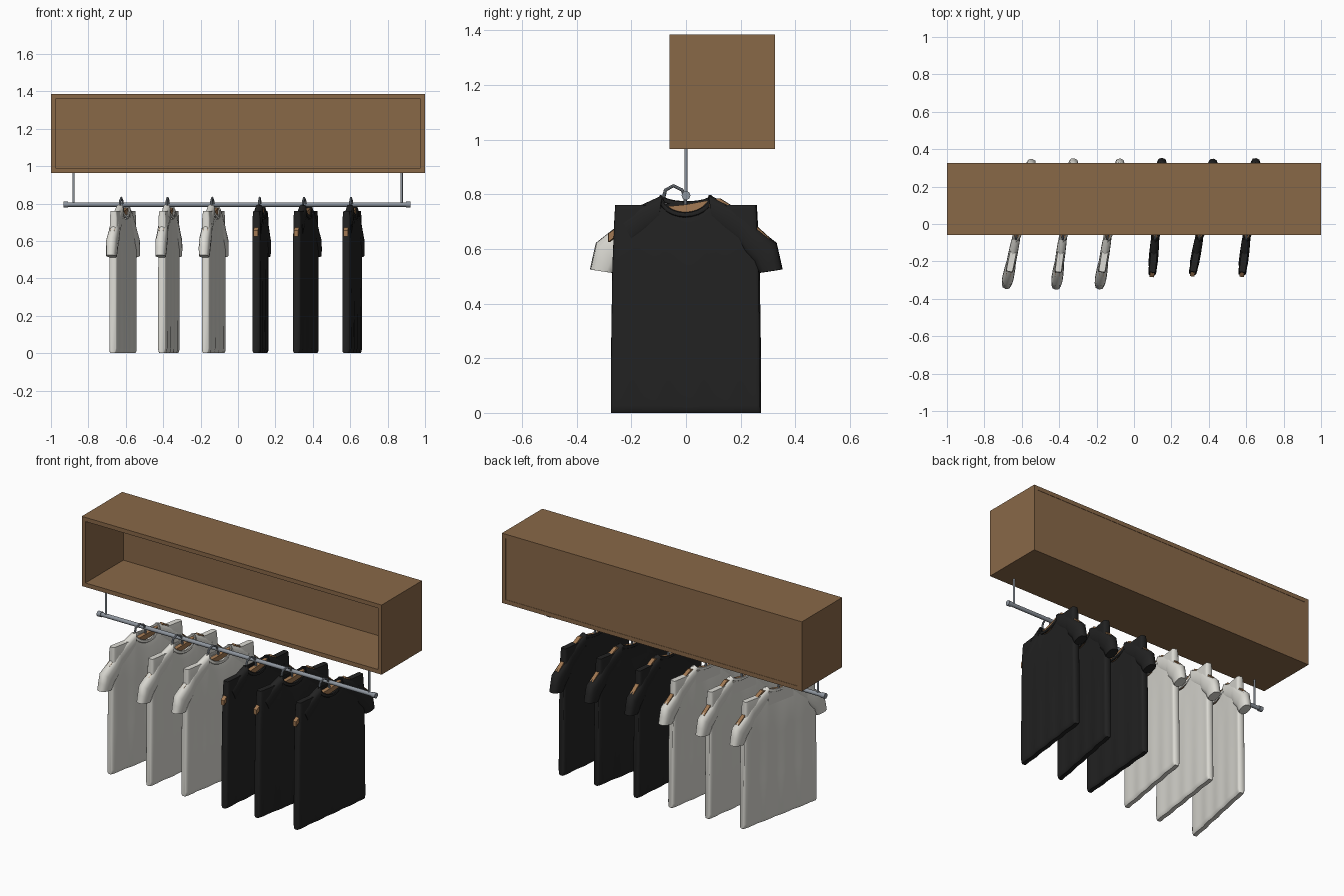
import bpy, bmesh, math
from mathutils import Vector, Matrix

if "Cube" in bpy.data.objects:
    bpy.data.objects.remove(bpy.data.objects["Cube"])


def material(name, rgb):
    m = bpy.data.materials.new(name)
    m.diffuse_color = (*rgb, 1)
    m.use_nodes = True
    m.node_tree.nodes["Principled BSDF"].inputs["Base Color"].default_value = m.diffuse_color
    return m


WOOD = material("brown wood", (0.25, 0.138, 0.064))
HANGER = material("hanger wood", (0.36, 0.19, 0.085))
METAL = material("grey metal", (0.27, 0.30, 0.34))
LIGHT = material("off white cloth", (0.72, 0.71, 0.66))
BLACK = material("black cloth", (0.016, 0.016, 0.016))


def finish(name, bm, mat, matrix=None, angle=35):
    bmesh.ops.recalc_face_normals(bm, faces=bm.faces[:])
    me = bpy.data.meshes.new(name)
    bm.to_mesh(me)
    bm.free()
    me.materials.append(mat)
    ob = bpy.data.objects.new(name, me)
    bpy.context.collection.objects.link(ob)
    if matrix:
        ob.matrix_world = matrix
    if angle:
        bpy.ops.object.select_all(action='DESELECT')
        ob.select_set(True)
        bpy.context.view_layer.objects.active = ob
        bpy.ops.object.shade_smooth_by_angle(angle=math.radians(angle))
    return ob


def box(name, lo, hi, mat, matrix=None):
    bm = bmesh.new()
    bmesh.ops.create_cube(bm, size=1)
    for v in bm.verts:
        v.co = Vector([(a + b) / 2 + c * (b - a) for a, b, c in zip(lo, hi, v.co)])
    return finish(name, bm, mat, matrix, angle=0)


def loft(name, rings, mat, matrix=None, closed=False, angle=35):
    """Skin a list of equal-length point rings."""
    bm = bmesh.new()
    vs = [[bm.verts.new(p) for p in r] for r in rings]
    n = len(vs[0])
    pairs = list(zip(vs, vs[1:])) + ([(vs[-1], vs[0])] if closed else [])
    for a, b in pairs:
        for i in range(n):
            j = (i + 1) % n
            bm.faces.new((a[i], a[j], b[j], b[i]))
    if not closed:
        bm.faces.new(vs[0])
        bm.faces.new(vs[-1])
    return finish(name, bm, mat, matrix, angle)


def tube(name, path, r, ref, mat, matrix=None, closed=False, sides=8, tall=1.0):
    pts, rings = [Vector(p) for p in path], []
    n = len(pts)
    for i, p in enumerate(pts):
        a = pts[i - 1] if closed or i else p
        b = pts[(i + 1) % n] if closed or i < n - 1 else p
        u = (b - a).cross(Vector(ref)).normalized()
        w = (b - a).cross(u).normalized()
        rings.append([p + r * (u * math.cos(t) + w * tall * math.sin(t))
                      for t in (2 * math.pi * k / sides for k in range(sides))])
    return loft(name, rings, mat, matrix, closed)


def sections(side, rows):
    """Rounded cross-sections from (outer y, z, inner y, z, thickness)."""
    rings = []
    for oy, oz, iy, iz, t in rows:
        ring = []
        for k in range(12):
            a = 2 * math.pi * k / 12
            f = 0.5 + 0.5 * math.cos(a)
            s = math.copysign(abs(math.sin(a)) ** 0.6, math.sin(a)) if k % 6 else 0
            ring.append((t / 2 * s, side * (iy + (oy - iy) * f), iz + (oz - iz) * f))
        rings.append(ring)
    return rings


# Open-fronted wall box
Y0, Y1, Z0, Z1, T = -0.06, 0.325, 0.965, 1.385, 0.025
box("box_top", (-1, Y0, Z1 - T), (1, Y1, Z1), WOOD)
box("box_bottom", (-1, Y0, Z0), (1, Y1, Z0 + T), WOOD)
for s, nm in ((-1, "left"), (1, "right")):
    xs = sorted((s * (1 - T), s))
    box(f"box_side_{nm}", (xs[0], Y0, Z0 + T), (xs[1], Y1, Z1 - T), WOOD)
box("box_back", (-1 + T, Y1 - T, Z0 + T), (1 - T, Y1 - 0.002, Z1 - T), WOOD)

# Clothes rail with end caps and two hanging posts
RZ = 0.795
tube("rail", [(-0.93, 0, RZ), (0.92, 0, RZ)], 0.012, (0, 0, 1), METAL, sides=16)
for x in (-0.92, 0.91):
    tube("rail_cap", [(x - 0.012, 0, RZ), (x + 0.012, 0, RZ)], 0.016, (0, 0, 1), METAL, sides=16)
for x in (-0.88, 0.875):
    tube("rail_post", [(x, 0, RZ), (x, 0, Z0)], 0.006, (1, 0, 0), METAL, sides=12)


def body_rings():
    """Flat padded shirt body, sliced along its width, with a neck dip."""
    us = [-1, -0.985, -0.95] + [-0.9 + 0.05 * i for i in range(37)] + [0.95, 0.985, 1]
    rings = []
    for u in us:
        y = u * 0.27
        top = 0.76 if abs(y) > 0.1 else 0.715 + 0.045 * (y / 0.1) ** 2
        h = 0.021 * (0.7 if abs(u) == 1 else 0.92 if abs(u) > 0.98 else 1)
        front, back = [], []
        for f, k in ((0, 0.6), (0.012, 0.9), (0.035, 1), (0.35, 1), (0.7, 1), (0.95, 1), (1, 0.8)):
            z = f * top
            wy = u * (0.275 - 0.004 * f - 0.012 * f ** 4)
            wave = 0.002 * math.sin(u * 13) * (1 - f)
            front.append((h * k + wave, wy, z))
            back.append((-h * k + wave, wy, z))
        rings.append(front + back[::-1])
    return rings


YOKE = [(0.085, 0.797, 0.10, 0.70, 0.046), (0.17, 0.758, 0.14, 0.66, 0.05),
        (0.238, 0.712, 0.19, 0.62, 0.05)]
SLEEVE = [(0.225, 0.722, 0.18, 0.64, 0.05), (0.265, 0.675, 0.215, 0.585, 0.058),
          (0.333, 0.622, 0.25, 0.55, 0.062), (0.345, 0.57, 0.262, 0.525, 0.06),
          (0.355, 0.525, 0.27, 0.512, 0.054)]
HOOK = [(-0.083, 0.788), (-0.076, 0.815), (-0.047, 0.831), (-0.015, 0.816), (-0.004, 0.79), (0, 0.74)]
ARM = [(-0.285, 0.655), (-0.2, 0.72), (-0.12, 0.75), (0, 0.762), (0.125, 0.785),
       (0.2, 0.738), (0.31, 0.638)]


def shirt(name, x, deg, cloth, front_sleeve):
    m = Matrix.Translation((x, 0, 0)) @ Matrix.Rotation(math.radians(-deg), 4, 'Z')
    loft(name + "_body", body_rings(), cloth, m, angle=50)
    # back of the neck and the collar loop, lower on the front (+x) side
    box(name + "_neck_back", (-0.022, -0.095, 0.69), (-0.014, 0.095, 0.765), cloth, m)
    loop = []
    for k in range(24):
        a = 2 * math.pi * k / 24
        s = math.sin(a)
        loop.append((0.024 * s, 0.092 * math.cos(a), 0.79 - abs(s) * (0.065 if s > 0 else 0.025)))
    tube(name + "_collar", loop, 0.006, (0, 0, 1), cloth, m, closed=True, tall=1.6)
    # shoulders and sleeves
    for side, nm in ((-1, "near"), (1, "far")):
        loft(f"{name}_shoulder_{nm}", sections(side, YOKE), cloth, m, angle=50)
        if side > 0 or front_sleeve:
            loft(f"{name}_sleeve_{nm}", sections(side, SLEEVE), cloth, m, angle=50)
    # wooden hanger with a metal hook
    loft(name + "_hanger", [[(-0.012, y, z), (0.012, y, z), (0.012, y, z - 0.03), (-0.012, y, z - 0.03)]
                            for y, z in ARM], HANGER, m)
    tube(name + "_hook", [(0, y, z) for y, z in HOOK], 0.006, (1, 0, 0), METAL, m)


for i, (x, deg) in enumerate(((-0.615, 11.5), (-0.37, 8), (-0.13, 9.4))):
    shirt(f"light_shirt_{i + 1}", x, deg, LIGHT, True)
for i, (x, deg) in enumerate(((0.12, 5), (0.362, 10.5), (0.61, 7))):
    shirt(f"black_shirt_{i + 1}", x, deg, BLACK, False)
